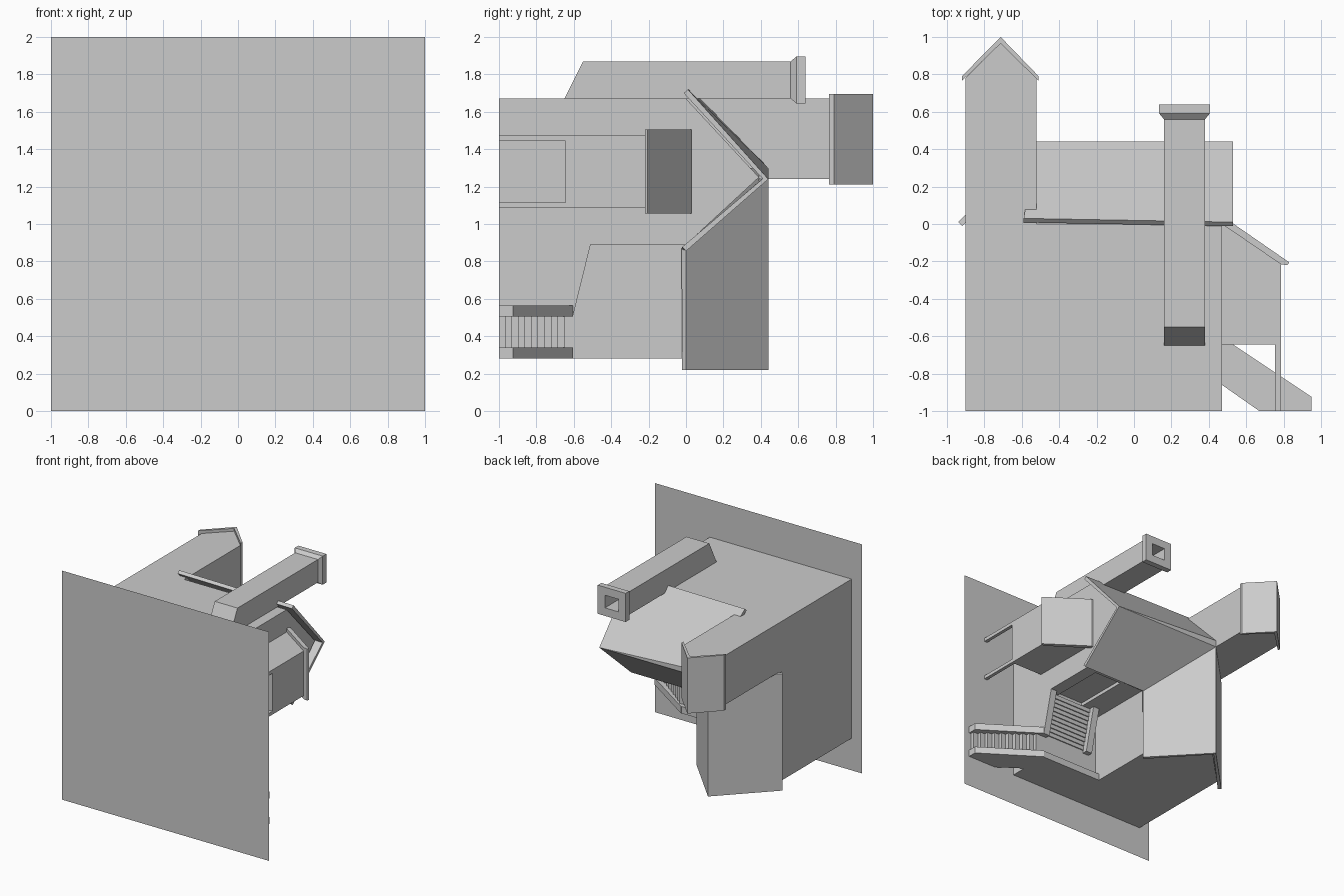
import bpy, bmesh
from mathutils import Vector

if "Cube" in bpy.data.objects:
    bpy.data.objects.remove(bpy.data.objects["Cube"])


def add(name, bm):
    bmesh.ops.recalc_face_normals(bm, faces=bm.faces)
    me = bpy.data.meshes.new(name)
    bm.to_mesh(me)
    bm.free()
    ob = bpy.data.objects.new(name, me)
    bpy.context.collection.objects.link(ob)
    return ob


def prism_bm(pts, axis, a, b):
    """Extrude a profile: axis x takes (y,z), y takes (x,z), z takes (x,y)."""
    place = {'x': lambda p, t: (t, p[0], p[1]),
             'y': lambda p, t: (p[0], t, p[1]),
             'z': lambda p, t: (p[0], p[1], t)}[axis]
    bm = bmesh.new()
    lo = [bm.verts.new(place(p, a)) for p in pts]
    hi = [bm.verts.new(place(p, b)) for p in pts]
    bm.faces.new(lo)
    bm.faces.new(hi)
    n = len(pts)
    for i in range(n):
        bm.faces.new((lo[i], lo[(i + 1) % n], hi[(i + 1) % n], hi[i]))
    bmesh.ops.recalc_face_normals(bm, faces=bm.faces)
    return bm


def prism(name, pts, axis, a, b):
    return add(name, prism_bm(pts, axis, a, b))


def box(name, x, y, z):
    return prism(name, [(x[0], y[0]), (x[1], y[0]), (x[1], y[1]), (x[0], y[1])], 'z', *z)


# The house lies with its own "up" along +y; ground is the sheet at y = -1
bm = bmesh.new()
bm.faces.new([bm.verts.new(p) for p in ((-1, -1, 0), (1, -1, 0), (1, -1, 2), (-1, -1, 2))])
add("ground_sheet", bm)

# Main wing and rear wing walls with gables
main = prism("main_wing", [(-1, .89), (-1, 1.67), (0, 1.67), (.39, 1.25), (0, .89)], 'x', -.89, .47)
# keep the gabled part clear of the left roof slope
for v in main.data.vertices:
    if v.co.x < 0 and v.co.y > .1:
        v.co.x = -.52
prism("rear_wing", [(-.9, -1), (-.13, -1), (-.13, 0), (-.52, .39), (-.9, 0)], 'z', .28, 1.3)

# Recessed back door
cutter = box("door_cutter", (.09, .36), (-.57, -.07), (.8, .92))
cutter.hide_render = True
cutter.hide_set(True)
mod = main.modifiers.new("door_recess", 'BOOLEAN')
mod.operation = 'DIFFERENCE'
mod.object = cutter
bpy.context.view_layer.update()
dg = bpy.context.evaluated_depsgraph_get()
main.data = bpy.data.meshes.new_from_object(main.evaluated_get(dg))
main.modifiers.clear()
bpy.data.objects.remove(cutter)

# L-shaped roof skin
P = dict(F1=(.53, .01, 1.72), R1=(.53, .44, 1.24), B1=(.53, 0, .855), V=(-.1, 0, .855),
         W=(-.1, 0, .22), RW=(-.52, .44, .22), E=(-.94, .01, .22), E2=(-.94, .01, 1.24),
         RC=(-.52, .44, 1.24), RF=(-.52, .44, 1.30), F2=(-.59, .03, 1.72))
bm = bmesh.new()
V = {k: bm.verts.new(c) for k, c in P.items()}
for f in ("F1 R1 RF F2", "R1 RC RF", "R1 B1 V RC", "RC V W RW", "RC RW E E2"):
    bm.faces.new([V[k] for k in f.split()])
bmesh.ops.recalc_face_normals(bm, faces=bm.faces)
if sum(f.normal.y for f in bm.faces) < 0:
    bmesh.ops.reverse_faces(bm, faces=bm.faces)
me = bpy.data.meshes.new("main_roof")
bm.to_mesh(me)
bm.free()
roof = bpy.data.objects.new("main_roof", me)
bpy.context.collection.objects.link(roof)
s = roof.modifiers.new("thickness", 'SOLIDIFY')
s.thickness = .03
s.offset = -1

# Tower
prism("tower", [(-.9, -1), (-.52, -1), (-.52, .78), (-.713, .97), (-.9, .78)], 'z', 1.24, 1.67)
prism("tower_roof", [(-.92, .79), (-.713, 1), (-.51, .79), (-.51, .765), (-.713, .965), (-.92, .765)],
      'z', 1.21, 1.695)

# Chimney with flared, hollow cap
bm = prism_bm([(-.65, 1.67), (-.55, 1.87), (.56, 1.87), (.56, 1.67)], 'x', .16, .38)
top = max(bm.faces, key=lambda f: f.calc_center_median().y)
mid = Vector((.27, 0, 1.77))
for dy, grow in ((.03, .025), (.05, 0), (0, -.07), (-.2, 0)):
    r = bmesh.ops.extrude_discrete_faces(bm, faces=[top])
    top = r['faces'][0]
    for v in top.verts:
        v.co.y += dy
        v.co.x += grow if v.co.x > mid.x else -grow
        v.co.z += grow if v.co.z > mid.z else -grow
add("chimney", bm)

# Side porch
prism("porch_room", [(.46, -.645), (.785, -.645), (.785, -.2), (.46, .01)], 'z', 1.085, 1.475)
prism("porch_roof", [(.47, .03), (.49, .03), (.83, -.205), (.82, -.22), (.785, -.215), (.47, .0)],
      'z', 1.055, 1.505)
for i, z in enumerate((1.085, 1.445)):
    box(f"porch_post_{i}", (.755, .785), (-1, -.645), (z, z + .03))

# Back landing and its rail
box("landing", (-.14, .47), (-1, -.65), (.28, .9))
box("landing_rail", (-.13, .47), (-.65, -.61), (.28, .34))

# Lower flight: two stringers and steps
for i, z in enumerate((.28, .505)):
    prism(f"lower_stringer_{i}", [(.47, -.605), (.95, -.925), (.95, -1), (.67, -1), (.47, -.86)],
          'z', z, z + .06)
n = 10
pts = [(.47, -.86), (.67, -1), (.93, -1)]
for i in range(n):
    x, y = .93 - .046 * i, -1 + .035 * (i + 1)
    pts += [(x, y), (x - .046, y)]
prism("lower_steps", pts, 'z', .34, .505)

# Upper flight up to the door: two rails and steps
for i, x in enumerate((-.05, .41)):
    prism(f"upper_rail_{i}", [(-.65, .505), (-.605, .505), (-.51, .89), (-.65, .89)], 'x', x, x + .06)
pts = [(-.65, .89), (-.65, .53)]
for i in range(n):
    z, y = .53 + .036 * i, -.65 + .009 * (i + 1)
    pts += [(y, z), (y, z + .036)]
prism("upper_steps", pts, 'x', .01, .41)
